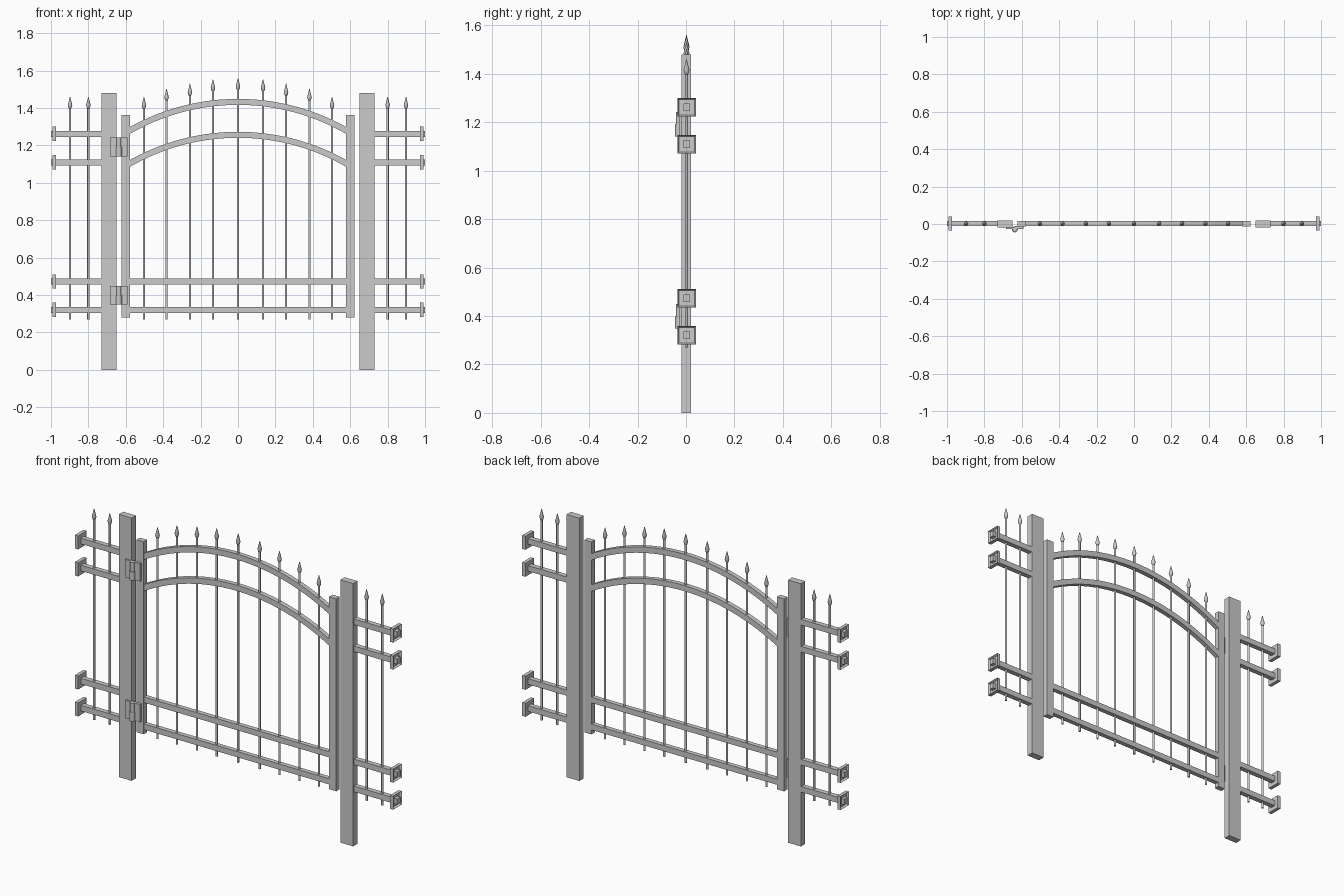
import bpy, bmesh, math
from mathutils import Matrix, Vector

cube = bpy.data.objects.get("Cube")
if cube:
    bpy.data.objects.remove(cube, do_unlink=True)

metal = bpy.data.materials.new("light_grey_metal")
metal.use_nodes = True
GREY = (0.6, 0.6, 0.6, 1)
metal.diffuse_color = GREY
metal.node_tree.nodes["Principled BSDF"].inputs["Base Color"].default_value = GREY


def finish(name, bm, smooth=False):
    bmesh.ops.recalc_face_normals(bm, faces=bm.faces)
    mesh = bpy.data.meshes.new(name)
    bm.to_mesh(mesh)
    bm.free()
    mesh.materials.append(metal)
    ob = bpy.data.objects.new(name, mesh)
    bpy.context.collection.objects.link(ob)
    if smooth:
        bpy.ops.object.select_all(action="DESELECT")
        ob.select_set(True)
        bpy.context.view_layer.objects.active = ob
        bpy.ops.object.shade_smooth_by_angle(angle=math.radians(40))
    return ob


def add_box(bm, x, y, z):
    """Box from three (low, high) ranges."""
    lo, hi = Vector((x[0], y[0], z[0])), Vector((x[1], y[1], z[1]))
    mat = Matrix.Translation((lo + hi) / 2) @ Matrix.Diagonal((*(hi - lo), 1))
    bmesh.ops.create_cube(bm, size=1, matrix=mat)


def box(name, x, y, z):
    bm = bmesh.new()
    add_box(bm, x, y, z)
    return finish(name, bm)


def lathe(name, x, y, profile, sides=12):
    """Capped round solid on a vertical axis from (radius, height) pairs."""
    bm = bmesh.new()
    rings = []
    for r, z in profile:
        rings.append([bm.verts.new((x + r * math.cos(a), y + r * math.sin(a), z))
                      for a in (math.tau * i / sides for i in range(sides))])
    for a, b in zip(rings, rings[1:]):
        for i in range(sides):
            j = (i + 1) % sides
            bm.faces.new((a[i], a[j], b[j], b[i]))
    bm.faces.new(rings[0])
    bm.faces.new(rings[-1])
    return finish(name, bm, True)


def picket(name, x, top):
    lathe(name, x, 0.002, [(0.006, 0.27), (0.006, top - 0.062), (0.008, top - 0.06),
                           (0.012, top - 0.045), (0.001, top)])


def arched_rail(name, crown, half=0.6, rise=0.163, thick=0.032, depth=0.013, steps=28):
    """Rectangular bar bent along a circular arc, ending inside the stiles."""
    radius = (half ** 2 + rise ** 2) / (2 * rise)
    sweep = math.asin(half / radius)
    bm = bmesh.new()
    rings = []
    for i in range(steps + 1):
        a = sweep * (2 * i / steps - 1)
        ring = []
        for r, y in ((radius, -depth), (radius, depth),
                     (radius - thick, depth), (radius - thick, -depth)):
            ring.append(bm.verts.new((r * math.sin(a), y + 0.002,
                                      crown - radius + r * math.cos(a))))
        rings.append(ring)
    for a, b in zip(rings, rings[1:]):
        for i in range(4):
            j = (i + 1) % 4
            bm.faces.new((a[i], a[j], b[j], b[i]))
    bm.faces.new(rings[0])
    bm.faces.new(rings[-1])
    finish(name, bm, True)


def wall_bracket(name, side, z):
    """Square plate with a shallow recess around the rail end."""
    bm = bmesh.new()
    add_box(bm, sorted((side * 0.972, side * 0.992)), (-0.035, 0.041), (z - 0.038, z + 0.038))
    outer = max(bm.faces, key=lambda f: f.calc_center_median().x * side)
    bmesh.ops.inset_individual(bm, faces=[outer], thickness=0.008)
    bmesh.ops.translate(bm, verts=outer.verts, vec=(-side * 0.012, 0, 0))
    finish(name, bm)


# Posts, gate stiles and side fence panels
for side, label in ((1, "left"), (-1, "right")):
    box(label + "_post", sorted((side * 0.65, side * 0.73)), (-0.018, 0.02), (0, 1.48))
    box(label + "_stile", sorted((side * 0.578, side * 0.622)), (-0.014, 0.016), (0.28, 1.364))
    for i, z in enumerate((0.321, 0.473, 1.11, 1.262)):
        box(f"{label}_fence_rail_{i + 1}", sorted((side * 0.72, side)),
            (-0.011, 0.017), (z - 0.016, z + 0.016))
        wall_bracket(f"{label}_wall_bracket_{i + 1}", side, z)
    for i, x in enumerate((0.8, 0.898)):
        picket(f"{label}_fence_picket_{i + 1}", side * x, 1.46)

# Gate rails
for name, z in (("gate_bottom_rail", 0.321), ("gate_lower_rail", 0.473)):
    box(name, (-0.58, 0.58), (-0.011, 0.015), (z - 0.016, z + 0.016))
arched_rail("gate_top_arch", 1.449)
arched_rail("gate_lower_arch", 1.273)

# Gate pickets, stepped to follow the arch
picket("gate_picket_centre", 0, 1.56)
for side, label in ((1, "left"), (-1, "right")):
    for i, (x, top) in enumerate(((0.134, 1.553), (0.257, 1.53), (0.382, 1.503), (0.503, 1.46))):
        picket(f"gate_picket_{label}_{i + 1}", side * x, top)

# Hinges between the right post and stile
for label, low in (("lower", 0.349), ("upper", 1.142)):
    mid, high = low + 0.05, low + 0.1
    box(label + "_hinge_post_leaf", (-0.684, -0.638), (-0.028, -0.016), (low, high))
    box(label + "_hinge_gate_leaf", (-0.636, -0.592), (-0.028, -0.012), (low, high))
    lathe(label + "_hinge_lower_knuckle", -0.637, -0.029, [(0.016, low), (0.016, mid)], 16)
    lathe(label + "_hinge_upper_knuckle", -0.637, -0.029, [(0.012, mid), (0.012, high)], 16)
